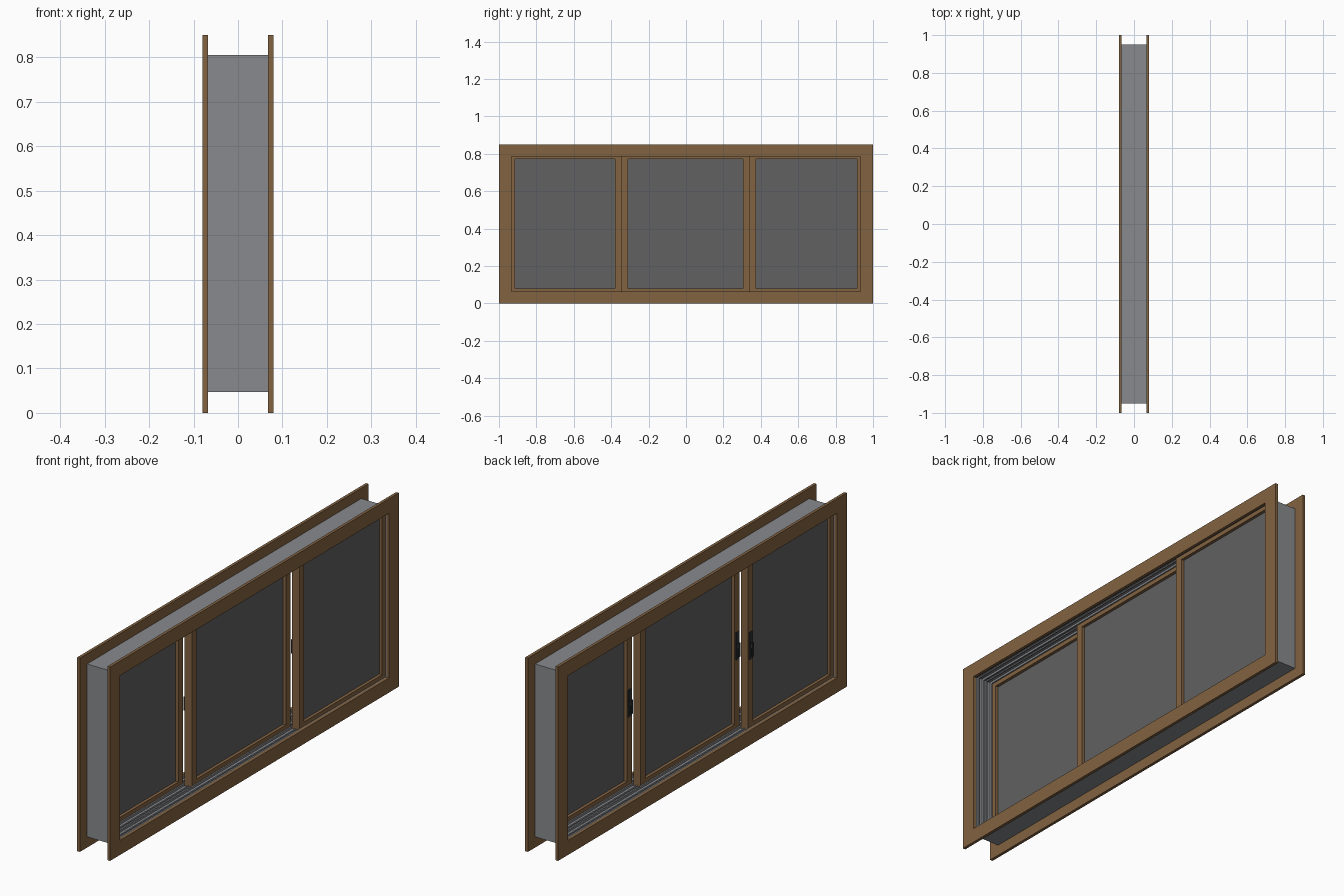
import bpy, bmesh

if "Cube" in bpy.data.objects:
    bpy.data.objects.remove(bpy.data.objects["Cube"])


def material(name, rgb):
    m = bpy.data.materials.new(name)
    m.diffuse_color = (*rgb, 1.0)
    m.use_nodes = True
    m.node_tree.nodes["Principled BSDF"].inputs["Base Color"].default_value = m.diffuse_color
    return m


BROWN = material("brown_frame", (0.225, 0.125, 0.054))
GREY = material("grey_metal", (0.25, 0.255, 0.27))
GLASS = material("dark_glass", (0.12, 0.12, 0.12))
BLACK = material("handle_black", (0.03, 0.032, 0.036))


def finish(name, bm, mat):
    bmesh.ops.recalc_face_normals(bm, faces=bm.faces[:])
    me = bpy.data.meshes.new(name)
    bm.to_mesh(me)
    bm.free()
    me.materials.append(mat)
    ob = bpy.data.objects.new(name, me)
    bpy.context.collection.objects.link(ob)
    return ob


def add_box(bm, x, y, z):
    """Box from (min, max) ranges."""
    vs = bmesh.ops.create_cube(bm, size=1)["verts"]
    for v in vs:
        v.co = [r[0] + (c + 0.5) * (r[1] - r[0]) for c, r in zip(v.co, (x, y, z))]
    return vs


def boxes(name, mat, *ranges):
    bm = bmesh.new()
    for r in ranges:
        add_box(bm, *r)
    return finish(name, bm, mat)


def add_ring(bm, x, y, z, wy, wz):
    """Mitred rectangular frame in the yz plane, thickness along x."""
    def loop(px, dy, dz):
        return [bm.verts.new((px, a, b)) for a, b in (
            (y[0] + dy, z[0] + dz), (y[1] - dy, z[0] + dz),
            (y[1] - dy, z[1] - dz), (y[0] + dy, z[1] - dz))]
    loops = [loop(x[0], 0, 0), loop(x[1], 0, 0), loop(x[1], wy, wz), loop(x[0], wy, wz)]
    for k in range(4):
        a, b = loops[k], loops[(k + 1) % 4]
        for i in range(4):
            j = (i + 1) % 4
            bm.faces.new((a[i], a[j], b[j], b[i]))


def ring(name, mat, x, y, z, wy, wz):
    bm = bmesh.new()
    add_ring(bm, x, y, z, wy, wz)
    return finish(name, bm, mat)


# Flat trim surrounds on both sides of the wall
ring("trim_left", BROWN, (-0.08, -0.067), (-1, 1), (0, 0.85), 0.068, 0.064)
ring("trim_right", BROWN, (0.067, 0.08), (-1, 1), (0, 0.85), 0.068, 0.064)

# Metal box lining with raised track ribs running all the way round
Y, Z = (-0.95, 0.95), (0.047, 0.805)
bm = bmesh.new()
add_ring(bm, (-0.067, 0.067), Y, Z, 0.006, 0.006)
for x in (-0.0635, -0.021, 0.021, 0.0635):
    add_ring(bm, (x - 0.003, x + 0.003), Y, Z, 0.016, 0.015)
for x in (-0.042, 0, 0.042):
    add_ring(bm, (x - 0.003, x + 0.003), Y, Z, 0.011, 0.011)
finish("track_lining", bm, GREY)

# Three sliding sashes, one per track: x centre, y range, handle y
SASHES = [(-0.042, (-0.948, -0.345), -0.362),
          (0.0, (-0.345, 0.34), -0.328),
          (0.042, (0.34, 0.948), 0.357)]
W = 0.034
for i, (cx, ys, hy) in enumerate(SASHES, 1):
    zs = (0.049, 0.803)
    ring(f"sash_{i}", BROWN, (cx - 0.0175, cx + 0.0175), ys, zs, W, 0.031)
    boxes(f"glass_{i}", GLASS, ((cx - 0.004, cx + 0.004),
                                (ys[0] + W - 0.003, ys[1] - W + 0.003), (0.077, 0.775)))
    # Handle: slim back plate with a raised grip
    f = cx - 0.0175
    boxes(f"handle_{i}", BLACK,
          ((f - 0.003, f), (hy - 0.009, hy + 0.009), (0.36, 0.48)),
          ((f - 0.010, f - 0.002), (hy - 0.005, hy + 0.005), (0.41, 0.43)),
          ((f - 0.014, f - 0.009), (hy - 0.005, hy + 0.005), (0.375, 0.435)))
